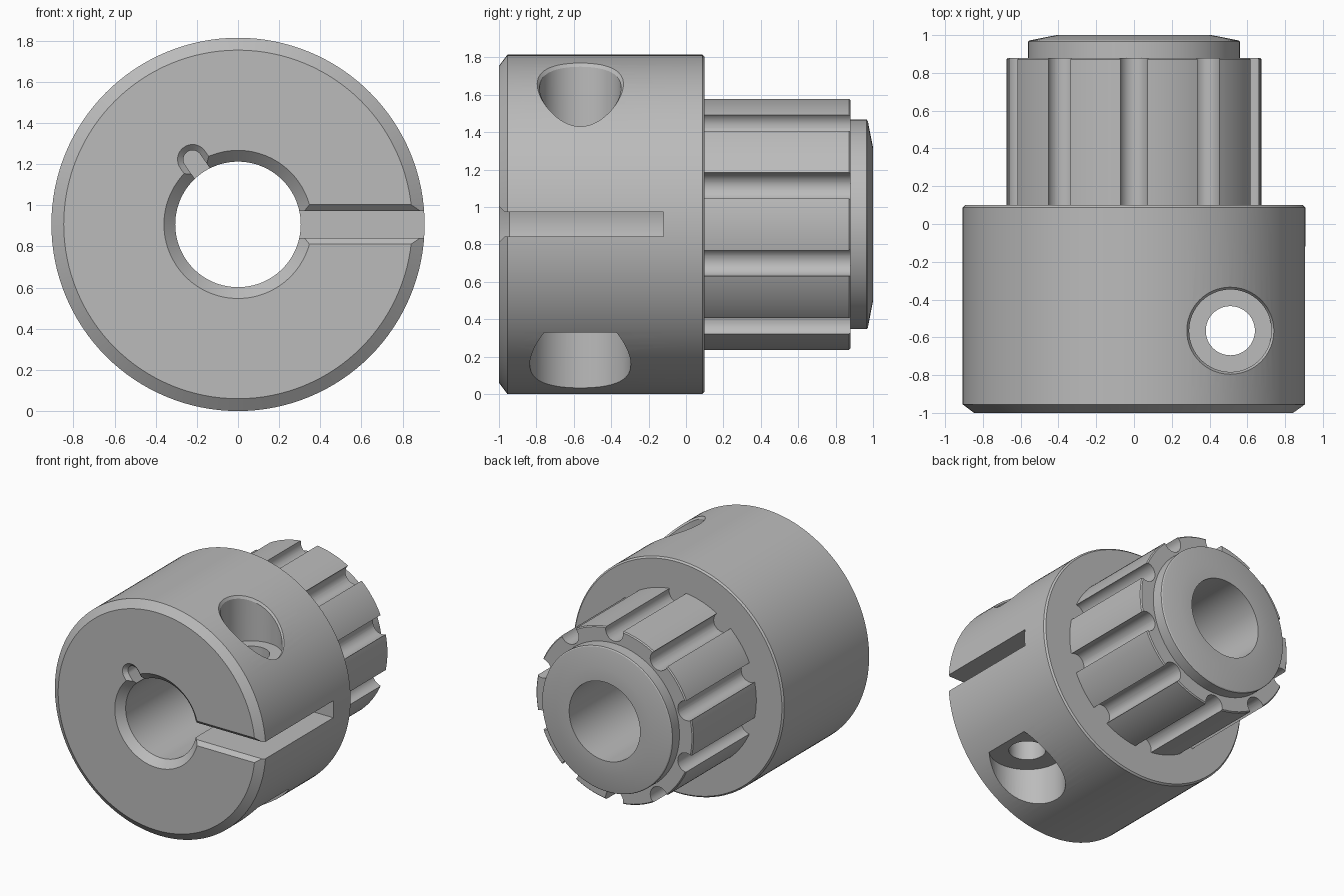
import bpy
import bmesh
from math import cos, sin, pi, sqrt, radians
from mathutils import Vector

if "Cube" in bpy.data.objects:
    bpy.data.objects.remove(bpy.data.objects["Cube"])

AXIS = Vector((0, 0, 0.907))   # height of the shaft axis
BORE = 0.305
OUTER = 0.907

steel = bpy.data.materials.new("satin grey")
steel.use_nodes = True
GREY = (0.5, 0.5, 0.5, 1)
steel.diffuse_color = GREY
steel.node_tree.nodes["Principled BSDF"].inputs["Base Color"].default_value = GREY


def loft(name, groups, closed=False, triangles=False):
    """Skin each list of rings; closed joins last ring to first, otherwise caps the ends."""
    bm = bmesh.new()
    for rings in groups:
        loops = [[bm.verts.new(p + AXIS) for p in ring] for ring in rings]
        pairs = list(zip(loops, loops[1:]))
        if closed:
            pairs.append((loops[-1], loops[0]))
        else:
            bm.faces.new(loops[0])
            bm.faces.new(loops[-1])
        n = len(loops[0])
        for a, b in pairs:
            for i in range(n):
                j = (i + 1) % n
                bm.faces.new((a[i], a[j], b[j], b[i]))
    if triangles:
        bmesh.ops.triangulate(bm, faces=bm.faces[:])
    bmesh.ops.recalc_face_normals(bm, faces=bm.faces[:])
    mesh = bpy.data.meshes.new(name)
    bm.to_mesh(mesh)
    bm.free()
    mesh.materials.append(steel)
    obj = bpy.data.objects.new(name, mesh)
    bpy.context.collection.objects.link(obj)
    return obj


def circle(y, r, cx=0, cz=0, n=128):
    """Ring around the shaft direction."""
    return [Vector((cx + r * cos(2 * pi * i / n), y, cz + r * sin(2 * pi * i / n)))
            for i in range(n)]


def lathe(name, profile):
    return loft(name, [[circle(y, r) for y, r in profile]], closed=True)


def finish(obj, cutters=()):
    """Cut, then shade smooth with sharp edges kept."""
    bpy.ops.object.select_all(action="DESELECT")
    bpy.context.view_layer.objects.active = obj
    obj.select_set(True)
    for cutter in cutters:
        cutter.hide_render = True
        mod = obj.modifiers.new("cut", "BOOLEAN")
        mod.operation = "DIFFERENCE"
        mod.solver = "EXACT"
        mod.object = cutter
        bpy.ops.object.modifier_apply(modifier=mod.name)
        bpy.data.objects.remove(cutter)
    bpy.ops.object.shade_smooth_by_angle(angle=radians(20))


# Clamp body with chamfered front, rear rim and bore mouth
body = lathe("clamp_body", [
    (-1, 0.36), (-1, 0.847), (-0.955, OUTER), (0.088, OUTER),
    (0.1, 0.895), (0.1, BORE), (-0.945, BORE)])

# Clamping slit on the left side, flared at the front
slit_half = [(-0.12, 0.066), (-0.97, 0.066), (-1.1, 0.196)]
slit_outline = slit_half + [(y, -z) for y, z in reversed(slit_half)]
slit = loft("slit_cutter", [[[Vector((x, y, z)) for y, z in slit_outline]
                             for x in (0.1, 1.1)]])

# Blind key notch beside the bore, flared at the front
def notch_ring(y, r, angle=radians(125), n=16):
    out = Vector((cos(angle), 0, sin(angle)))
    side = Vector((-sin(angle), 0, cos(angle)))
    arc = [out * (0.385 + r * cos(t)) + side * r * sin(t)
           for t in (-pi / 2 + pi * i / n for i in range(n + 1))]
    ring = arc + [out * 0.22 + side * r, out * 0.22 - side * r]
    return [p + Vector((0, y, 0)) for p in ring]


notch = loft("notch_cutter", [[notch_ring(-1.1, 0.173), notch_ring(-0.972, 0.045),
                               notch_ring(-0.85, 0.045)]])

# Clamp screw hole: nut recess below, shank, head recess with a rim chamfer above
SX, SY = 0.51, -0.565

def screw_ring(r, z=0, surface=None, n=64):
    ring = []
    for i in range(n):
        x, y = SX + r * cos(2 * pi * i / n), SY + r * sin(2 * pi * i / n)
        ring.append(Vector((x, y, sqrt(surface ** 2 - x * x) if surface else z)))
    return ring


screw = loft("screw_cutter", [[
    screw_ring(0.27, -1.2), screw_ring(0.27, -0.577), screw_ring(0.13, -0.577),
    screw_ring(0.13, 0.495), screw_ring(0.218, 0.495),
    screw_ring(0.218, surface=0.892), screw_ring(0.245, surface=0.924),
    screw_ring(0.245, 1.2)]], triangles=True)
finish(body, [slit, notch, screw])

# Splined hub with ten round grooves
hub = lathe("splined_hub", [(0.1, BORE), (0.1, 0.675), (0.872, 0.675),
                            (0.88, 0.667), (0.88, BORE)])
grooves = loft("groove_cutters", [
    [circle(y, 0.075, 0.652 * cos(a), 0.652 * sin(a), 40) for y in (0.05, 0.95)]
    for a in (radians(18 + 36 * i) for i in range(10))])
finish(hub, [grooves])

# End collar with a shallow conical nose
finish(lathe("end_collar", [(0.88, BORE), (0.88, 0.56), (0.966, 0.56),
                            (0.972, 0.553), (1, 0.41), (1, BORE)]))
